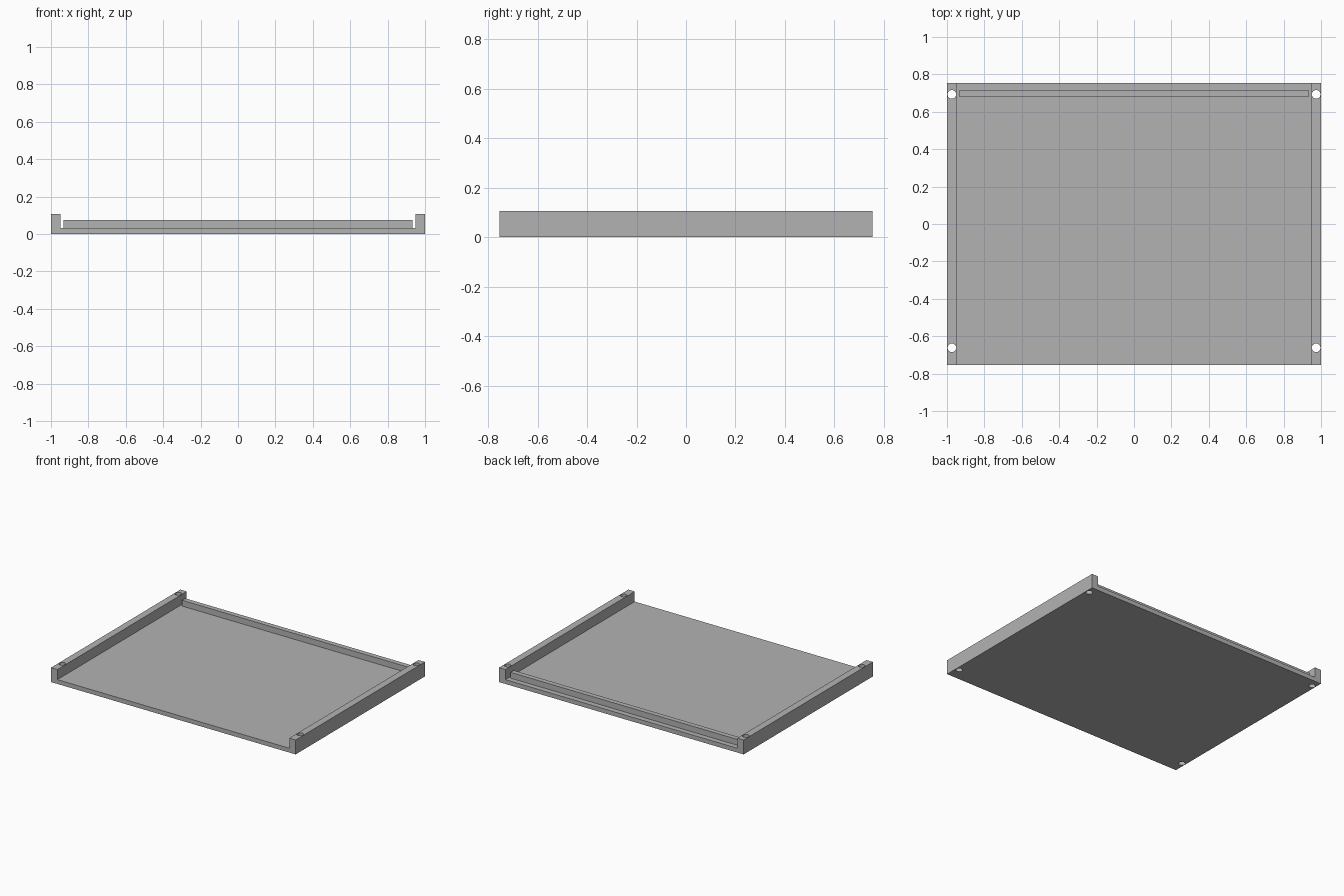
import bpy
import bmesh

if "Cube" in bpy.data.objects:
    bpy.data.objects.remove(bpy.data.objects["Cube"], do_unlink=True)

HALF_X, HALF_Y = 1.0, 0.755
PLATE_TOP, RAIL_TOP, RIDGE_TOP = 0.032, 0.107, 0.075
RAIL_INNER = 0.948
HOLE_X, HOLE_RADIUS = 0.974, 0.023

grey = bpy.data.materials.new("plain grey")
grey.use_nodes = True
colour = (0.45, 0.45, 0.45, 1)
grey.diffuse_color = colour
grey.node_tree.nodes["Principled BSDF"].inputs["Base Color"].default_value = colour


def finish(bm, name):
    bmesh.ops.recalc_face_normals(bm, faces=bm.faces)
    mesh = bpy.data.meshes.new(name)
    bm.to_mesh(mesh)
    bm.free()
    mesh.materials.append(grey)
    obj = bpy.data.objects.new(name, mesh)
    bpy.context.collection.objects.link(obj)
    return obj


def extrude_profile(name, points, y0, y1):
    """Extrude an x/z outline along y."""
    bm = bmesh.new()
    face = bm.faces.new([bm.verts.new((x, y0, z)) for x, z in points])
    new = bmesh.ops.extrude_face_region(bm, geom=[face])["geom"]
    verts = [v for v in new if isinstance(v, bmesh.types.BMVert)]
    bmesh.ops.translate(bm, verts=verts, vec=(0, y1 - y0, 0))
    return finish(bm, name)


# Base plate and both side rails share one U-shaped section
half = [(HALF_X, 0), (HALF_X, RAIL_TOP), (RAIL_INNER, RAIL_TOP), (RAIL_INNER, PLATE_TOP)]
section = half + [(-x, z) for x, z in reversed(half)]
tray = extrude_profile("tray_with_side_rails", section, -HALF_Y, HALF_Y)

# Four screw holes straight through the rails
for x in (-HOLE_X, HOLE_X):
    for y in (-0.662, 0.693):
        bm = bmesh.new()
        bmesh.ops.create_cone(bm, cap_ends=True, segments=32, radius1=HOLE_RADIUS,
                              radius2=HOLE_RADIUS, depth=0.5)
        bmesh.ops.translate(bm, verts=bm.verts, vec=(x, y, 0))
        cutter = finish(bm, "hole_cutter")
        cutter.hide_render = True
        cut = tray.modifiers.new("screw hole", "BOOLEAN")
        cut.operation = "DIFFERENCE"
        cut.solver = "EXACT"
        cut.object = cutter
        bpy.context.view_layer.objects.active = tray
        bpy.ops.object.modifier_apply(modifier=cut.name)
        bpy.data.objects.remove(cutter, do_unlink=True)

# Low ridge along the back edge
ridge = [(-0.933, PLATE_TOP), (0.933, PLATE_TOP), (0.933, RIDGE_TOP), (-0.933, RIDGE_TOP)]
extrude_profile("back_ridge", ridge, 0.679, 0.716)
